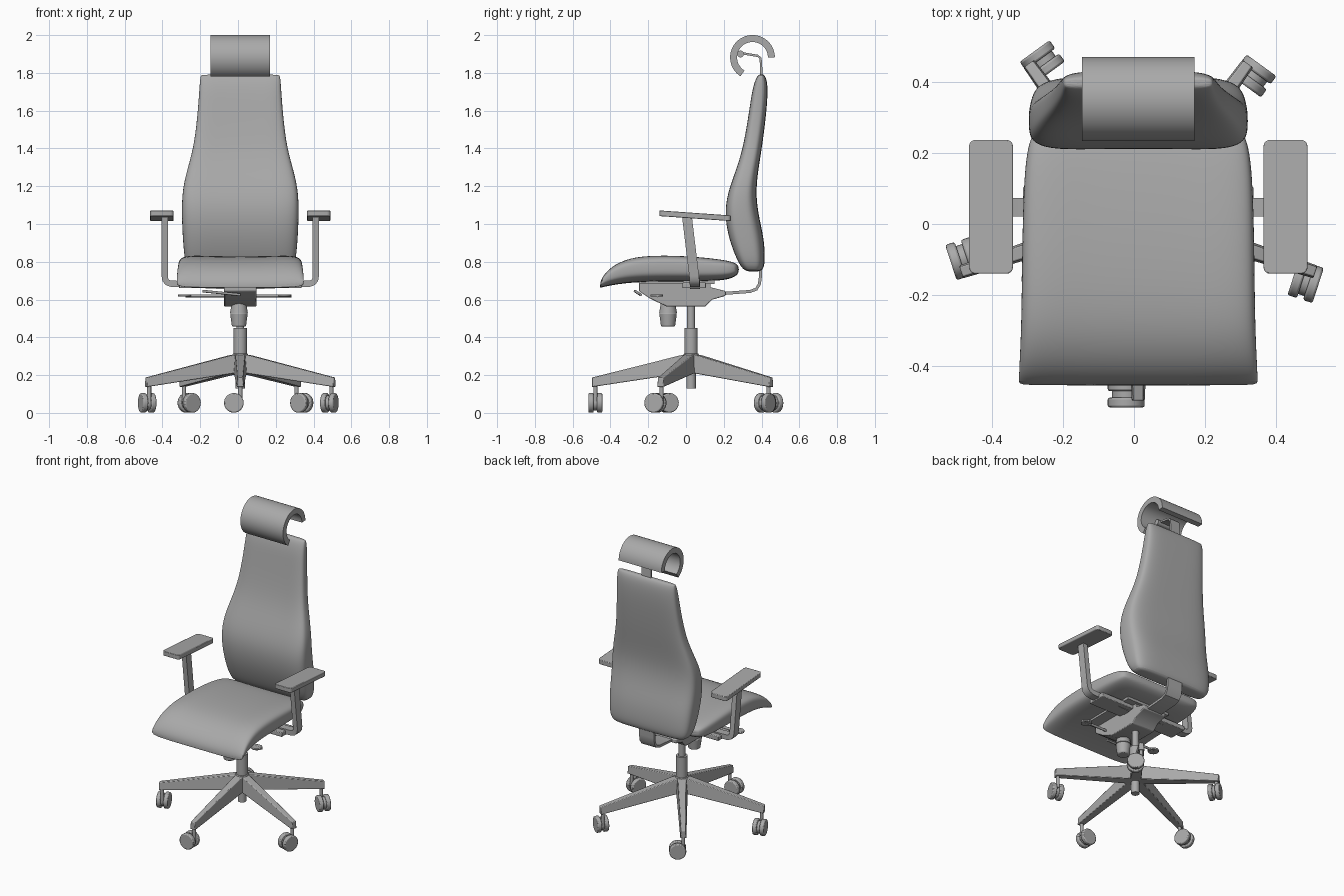
import bpy, bmesh, math
from mathutils import Vector, Matrix

cube = bpy.data.objects.get("Cube")
if cube:
    bpy.data.objects.remove(cube, do_unlink=True)

CX = 0.012                      # centre line of the chair
HUB = Vector((CX, 0.027, 0))    # axis of the column

grey = bpy.data.materials.new("mid_grey")
grey.use_nodes = True
COLOUR = (0.4, 0.4, 0.4, 1)
grey.diffuse_color = COLOUR
grey.node_tree.nodes["Principled BSDF"].inputs["Base Color"].default_value = COLOUR


def finish(name, bm, bevel=0, subsurf=0, angle=35):
    bmesh.ops.recalc_face_normals(bm, faces=bm.faces)
    mesh = bpy.data.meshes.new(name)
    bm.to_mesh(mesh)
    bm.free()
    mesh.materials.append(grey)
    ob = bpy.data.objects.new(name, mesh)
    bpy.context.collection.objects.link(ob)
    if bevel:
        mod = ob.modifiers.new("Bevel", "BEVEL")
        mod.width, mod.segments = bevel, 2
    if subsurf:
        mod = ob.modifiers.new("Subsurf", "SUBSURF")
        mod.levels = mod.render_levels = subsurf
    bpy.ops.object.select_all(action="DESELECT")
    ob.select_set(True)
    bpy.context.view_layer.objects.active = ob
    bpy.ops.object.shade_smooth_by_angle(angle=math.radians(angle))
    return ob


def skin(name, rings, **kw):
    """Bridge a list of point rings and cap both ends."""
    bm = bmesh.new()
    rows = [[bm.verts.new(p) for p in ring] for ring in rings]
    n = len(rows[0])
    for a, b in zip(rows, rows[1:]):
        for i in range(n):
            j = (i + 1) % n
            bm.faces.new((a[i], a[j], b[j], b[i]))
    bm.faces.new(rows[0])
    bm.faces.new(rows[-1])
    return finish(name, bm, **kw)


def sweep(name, path, axis, width, thick, **kw):
    """Sweep a flat bar along a path; width runs along the given axis."""
    pts, side = [Vector(p) for p in path], Vector(axis)
    rings = []
    for i, p in enumerate(pts):
        tangent = pts[min(i + 1, len(pts) - 1)] - pts[max(i - 1, 0)]
        n = tangent.cross(side).normalized() * thick / 2
        w = side * width / 2
        rings.append([p + n + w, p + n - w, p - n - w, p - n + w])
    return skin(name, rings, **kw)


def box(name, lo, hi, **kw):
    lo, hi = Vector(lo), Vector(hi)
    bm = bmesh.new()
    bmesh.ops.create_cube(bm, size=1)
    bmesh.ops.scale(bm, vec=hi - lo, verts=bm.verts)
    bmesh.ops.translate(bm, vec=(lo + hi) / 2, verts=bm.verts)
    return finish(name, bm, **kw)


def rod(name, start, end, r1, r2=None, bevel=0, sides=32):
    start, end = Vector(start), Vector(end)
    d = end - start
    bm = bmesh.new()
    bmesh.ops.create_cone(bm, cap_ends=True, segments=sides, radius1=r1,
                          radius2=r1 if r2 is None else r2, depth=d.length)
    turn = d.to_track_quat("Z", "Y").to_matrix().to_4x4()
    bmesh.ops.transform(bm, matrix=Matrix.Translation((start + end) / 2) @ turn, verts=bm.verts)
    return finish(name, bm, bevel=bevel)


def cushion_ring(half_width, lo, hi, dip, sides=28):
    """Rounded oblong section; the high side is hollowed by dip."""
    out = []
    for k in range(sides):
        a = 2 * math.pi * (k + 0.5) / sides
        c, s = math.cos(a), math.sin(a)
        u = math.copysign(abs(c) ** 0.45, c)
        v = math.copysign(abs(s) ** 0.55, s)
        h = (lo + hi) / 2 + v * (hi - lo) / 2
        if v > 0:
            h -= dip * v * (1 - u * u)
        out.append((CX + u * half_width, h))
    return out


# Seat cushion: stations of y, half width, bottom, top
seat = [(-.455, .336, .662, .676), (-.45, .338, .663, .718), (-.40, .336, .675, .785),
        (-.30, .331, .69, .838), (-.16, .329, .695, .85), (0, .327, .695, .846),
        (.14, .322, .698, .832), (.22, .312, .705, .818), (.262, .295, .722, .802),
        (.28, .265, .742, .78)]
skin("seat_cushion", [[(x, y, z) for x, z in cushion_ring(w, lo, hi, min(.022, (hi - lo) * .15))]
                      for y, w, lo, hi in seat], subsurf=2)

# Backrest cushion: stations of z, half width, front y, back y
back = [(.748, .24, .325, .385), (.757, .272, .295, .408), (.80, .295, .262, .42),
        (.92, .305, .215, .414), (1.03, .31, .196, .388), (1.12, .31, .20, .374),
        (1.21, .302, .225, .373), (1.32, .272, .268, .388), (1.43, .243, .299, .406),
        (1.60, .225, .327, .427), (1.70, .218, .342, .433), (1.76, .214, .36, .429),
        (1.785, .21, .376, .418), (1.792, .205, .388, .408)]
skin("backrest_cushion", [[(x, -v, z) for x, v in cushion_ring(w, -b, -f, min(.014, (b - f) * .1))]
                          for z, w, f, b in back], subsurf=2)

# Headrest: open curved shell, with its bracket and pivot
arc = [math.radians(238 * i / 40) for i in range(41)]
sweep("headrest", [(CX, .352 + .1 * math.cos(a), 1.882 + .1 * math.sin(a)) for a in arc],
      (1, 0, 0), .316, .037, angle=40)
sweep("headrest_bracket", [(CX, .405, 1.62), (CX, .397, 1.85), (CX, .394, 1.878), (CX, .38, 1.89),
                           (CX, .29, 1.905)], (1, 0, 0), .07, .012)
rod("headrest_pivot", (CX - .05, .288, 1.9), (CX + .05, .288, 1.9), .018)

# Armrests, mirrored about the centre line
for label, s in (("left", 1), ("right", -1)):
    pad = []
    x, y, hx, hy, r = CX + s * .415, .0485, .062, .1885, .018
    for qx, qy, a0 in ((1, 1, 0), (-1, 1, 90), (-1, -1, 180), (1, -1, 270)):
        for k in range(5):
            a = math.radians(a0 + 22.5 * k)
            pad.append((x + qx * (hx - r) + r * math.cos(a), y + qy * (hy - r) + r * math.sin(a)))
    skin(label + "_armrest_pad", [[(px, py, z - .07 * py) for px, py in pad] for z in (1.032, 1.062)],
         bevel=.003)
    route = [(.40, .005, 1.04), (.40, .043, .725), (.397, .045, .705), (.386, .046, .691),
             (.368, .047, .684), (.30, .047, .682), (.05, .047, .67)]
    sweep(label + "_arm_post", [(CX + s * a, b, c) for a, b, c in route], (0, 1, 0), .052, .033)
    xs = sorted((CX + s * .06, CX + s * .325))
    box(label + "_arm_mount", (xs[0], -.018, .66), (xs[1], .105, .69), bevel=.004)

# Tilt mechanism: tapered housing under a mounting plate
outline = [(-.25, .70), (-.25, .645), (-.19, .605), (-.10, .562), (.10, .562), (.14, .60),
           (.21, .62), (.21, .645), (.13, .665), (.13, .70)]
skin("mechanism_housing", [[(CX + x, y, z) for y, z in outline] for x in (-.085, .085)], bevel=.005)
box("mounting_plate", (CX - .16, -.25, .683), (CX + .16, .15, .70))
rod("lever_shaft", (CX - .29, -.15, .62), (CX + .27, -.15, .62), .008, sides=12)
for label, s in (("left", 1), ("right", -1)):
    x = CX + s * .265 - .03
    rod(label + "_lever_paddle", (x, -.155, .615), (x, -.155, .627), .034, bevel=.003)
rod("front_lever", (CX - .2, -.27, .645), (CX, -.24, .625), .007, sides=12)
rod("tension_knob", (CX - .007, -.095, .457), (CX - .007, -.095, .53), .037, .047, bevel=.006)
rod("tension_knob_collar", (CX - .007, -.095, .53), (CX - .007, -.095, .60), .047, .035)

# Curved support joining mechanism and backrest
sweep("back_support", [(CX, .12, .625), (CX, .22, .634), (CX, .34, .643), (CX, .372, .655),
                       (CX, .388, .68), (CX, .394, .72), (CX, .396, .80)], (1, 0, 0), .11, .016)

# Gas column
for name, z0, z1, r in (("column_piston", .44, .58, .021), ("column_sleeve", .29, .45, .035),
                        ("column_foot", .13, .30, .025)):
    rod(name, HUB + Vector((0, 0, z0)), HUB + Vector((0, 0, z1)), r)
rod("base_hub", HUB + Vector((0, 0, .215)), HUB + Vector((0, 0, .314)), .046, .04, bevel=.004)

# Five-star base with twin-wheel casters
for i in range(5):
    a = math.radians(-90 + 72 * i)
    out = Vector((math.cos(a), math.sin(a), 0))
    side = Vector((out.y, -out.x, 0))
    up = Vector((0, 0, 1))
    n = str(i + 1)
    rings = []
    for d, w, lo, hi in ((.0, .036, .212, .314), (.06, .034, .207, .304), (.525, .019, .137, .187)):
        p = HUB + out * d
        rings.append([p + side * w + up * lo, p - side * w + up * lo,
                      p - side * w * .75 + up * hi, p + side * w * .75 + up * hi])
    skin("base_arm_" + n, rings, bevel=.004)
    pivot = HUB + out * .507
    hub = pivot + side * .034 + up * .053
    rod("caster_stem_" + n, pivot + up * .06, pivot + up * .145, .011, sides=16)
    rod("caster_axle_" + n, hub - out * .03, hub + out * .03, .012, sides=16)
    rod("caster_fork_" + n, hub - out * .009, hub + out * .009, .04, sides=24)
    for k, s in (("inner", -1), ("outer", 1)):
        rod(f"caster_{k}_wheel_{n}", hub + out * s * .009, hub + out * s * .037, .052, bevel=.006)
